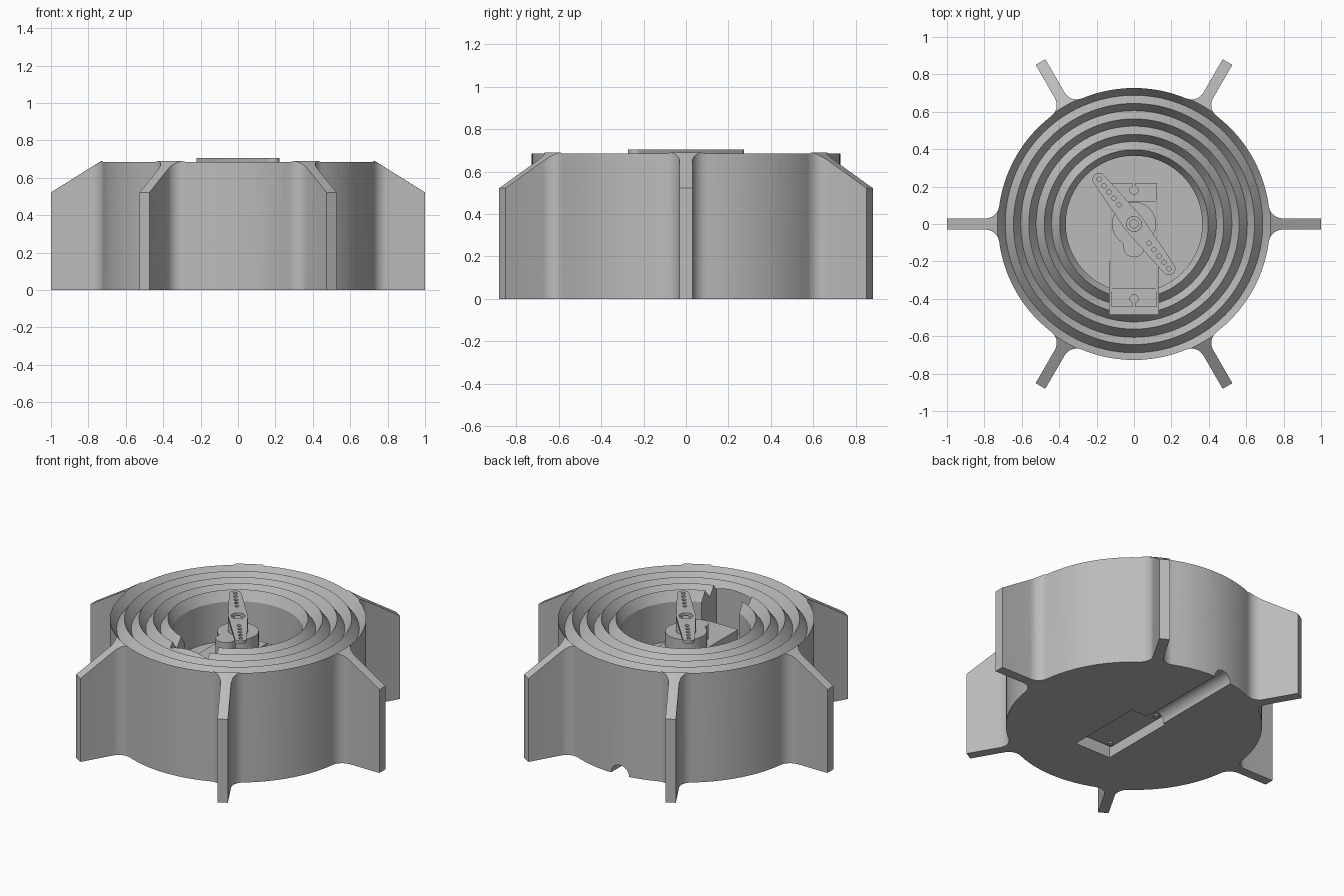
import bpy, bmesh, math
from mathutils import Vector, Matrix

if "Cube" in bpy.data.objects:
    bpy.data.objects.remove(bpy.data.objects["Cube"])

grey = bpy.data.materials.new("plain grey")
grey.use_nodes = True
COLOR = (0.5, 0.5, 0.5, 1)
grey.diffuse_color = COLOR
grey.node_tree.nodes["Principled BSDF"].inputs["Base Color"].default_value = COLOR


def finish(name, bm):
    bmesh.ops.recalc_face_normals(bm, faces=bm.faces)
    mesh = bpy.data.meshes.new(name)
    bm.to_mesh(mesh)
    bm.free()
    mesh.materials.append(grey)
    ob = bpy.data.objects.new(name, mesh)
    bpy.context.collection.objects.link(ob)
    return ob


def prism(name, outline, z0, z1):
    bm = bmesh.new()
    face = bm.faces.new([bm.verts.new((x, y, z0)) for x, y in outline])
    top = bmesh.ops.extrude_face_region(bm, geom=[face])["geom"]
    bmesh.ops.translate(bm, vec=(0, 0, z1 - z0),
                        verts=[v for v in top if isinstance(v, bmesh.types.BMVert)])
    return finish(name, bm)


def circle(x, y, r, n=32):
    return [(x + r * math.cos(math.tau * i / n), y + r * math.sin(math.tau * i / n))
            for i in range(n)]


def box(name, x0, x1, y0, y1, z0, z1):
    return prism(name, [(x0, y0), (x1, y0), (x1, y1), (x0, y1)], z0, z1)


def lathe(name, profile, steps):
    bm = bmesh.new()
    verts = [bm.verts.new((r, 0, z)) for r, z in profile]
    edges = [bm.edges.new(p) for p in zip(verts, verts[1:])]
    bmesh.ops.spin(bm, geom=verts + edges, axis=(0, 0, 1), cent=(0, 0, 0),
                   angle=math.tau, steps=steps)
    bmesh.ops.remove_doubles(bm, verts=bm.verts, dist=0.0001)
    return finish(name, bm)


def activate(ob):
    bpy.ops.object.select_all(action='DESELECT')
    ob.select_set(True)
    bpy.context.view_layer.objects.active = ob


def boolean(ob, cutter, operation='DIFFERENCE'):
    activate(ob)
    mod = ob.modifiers.new("cut", 'BOOLEAN')
    mod.object, mod.operation, mod.solver = cutter, operation, 'EXACT'
    bpy.ops.object.modifier_apply(modifier=mod.name)
    bpy.data.objects.remove(cutter)


def smooth(ob):
    activate(ob)
    bpy.ops.object.shade_smooth_by_angle(angle=math.radians(25))


# Drum with six filleted fins, as one outline
R, HALF, FIL, TIP = 0.727, 0.03, 0.075, 1.0
cx, cy = math.sqrt((R + FIL) ** 2 - (HALF + FIL) ** 2), HALF + FIL
a0 = math.atan2(cy, cx)
side = [(TIP, HALF)]
for i in range(9):
    a = -math.pi / 2 - (math.pi / 2 - a0) * i / 8
    side.append((cx + FIL * math.cos(a), cy + FIL * math.sin(a)))
steps = 14
arc = [a0 + (math.pi / 3 - 2 * a0) * i / steps for i in range(1, steps)]
sector = [(x, -y) for x, y in reversed(side)] + side
sector += [(R * math.cos(a), R * math.sin(a)) for a in arc]
outline = []
for k in range(6):
    turn = Matrix.Rotation(k * math.pi / 3, 2)
    outline += [tuple(turn @ Vector(p)) for p in sector]
housing = prism("finned_housing", outline, 0, 0.75)

# Turned envelope: well, V-shaped ring grooves and sloping fin tops
FLOOR, TOP, DEPTH, PITCH = 0.38, 0.685, 0.06, 0.0825
profile = [(0, FLOOR), (0.365, FLOOR), (0.365, TOP - DEPTH)]
for i in range(5):
    crest = 0.397 + i * PITCH
    profile.append((crest, TOP))
    if i < 4:
        profile.append((crest + PITCH * 0.53, TOP - DEPTH))
profile += [(R + 0.004, 0.69), (TIP, 0.522), (1.1, 0.46), (1.1, -0.1), (0, -0.1)]
boolean(housing, lathe("envelope", profile, 144), 'INTERSECT')

# Servo pocket, ear slot and cable channel
boolean(housing, box("pocket", -0.125, 0.125, -0.365, 0.13, -0.1, 0.5))
boolean(housing, box("ear_slot", -0.13, 0.13, -0.485, -0.2, FLOOR - 0.01, 0.8))
channel = prism("channel", circle(0, 0, 0.06), 0, 0.8)
channel.data.transform(Matrix.Translation((-0.05, 0.1, 0)) @ Matrix.Rotation(-math.pi / 2, 4, 'X'))
boolean(housing, channel)
smooth(housing)

# Servo case and mounting ears
box("servo_case", -0.12, 0.12, -0.345, 0.12, 0.06, 0.52)
ears = box("servo_ears", -0.12, 0.12, -0.445, 0.22, 0.385, 0.43)
for y, edge in ((0.18, 0.25), (-0.4, -0.47)):
    boolean(ears, prism("hole", circle(0, y, 0.022, 20), 0.3, 0.5))
    boolean(ears, box("slit", -0.008, 0.008, min(y, edge), max(y, edge), 0.3, 0.5))
smooth(ears)
for name, y, r in (("gear_boss", 0, 0.118), ("small_boss", -0.12, 0.058)):
    smooth(prism(name, circle(0, y, r, 48), 0.51, 0.61))

# Case screws and cable stub underneath
for x in (-0.09, 0.09):
    for y in (-0.315, 0.09):
        smooth(prism("case_screw", circle(x, y, 0.018, 16), 0.052, 0.065))
box("cable_stub", -0.08, -0.02, 0.11, 0.15, 0.065, 0.1)

# Horn: tapered arm with a row of holes on each side
ANGLE, REACH = math.radians(128), 0.303
bm = bmesh.new()
for z in (0.685, 0.705):
    for x, r in ((-REACH, 0.035), (0, 0.056), (REACH, 0.035)):
        for px, py in circle(x, 0, r):
            bm.verts.new((px, py, z))
hull = bmesh.ops.convex_hull(bm, input=bm.verts)
bmesh.ops.delete(bm, geom=[v for v in hull["geom_interior"] if v.is_valid], context='VERTS')
bmesh.ops.dissolve_limit(bm, angle_limit=0.01, verts=bm.verts, edges=bm.edges)
horn = finish("servo_horn", bm)
for i in range(5):
    for s in (-1, 1):
        boolean(horn, prism("hole", circle(s * (REACH - i * 0.043), 0, 0.012, 14), 0.6, 0.8))
boolean(horn, prism("hole", circle(0, 0, 0.04), 0.6, 0.8))
horn.data.transform(Matrix.Rotation(ANGLE, 4, 'Z'))
smooth(horn)

# Hub and screw at the centre of the horn
smooth(lathe("horn_hub", [(0.04, 0.60), (0.056, 0.60), (0.056, 0.69), (0.04, 0.69), (0.04, 0.60)], 32))
smooth(prism("output_shaft", circle(0, 0, 0.041), 0.60, 0.675))
smooth(prism("horn_screw", circle(0, 0, 0.024, 24), 0.67, 0.695))
